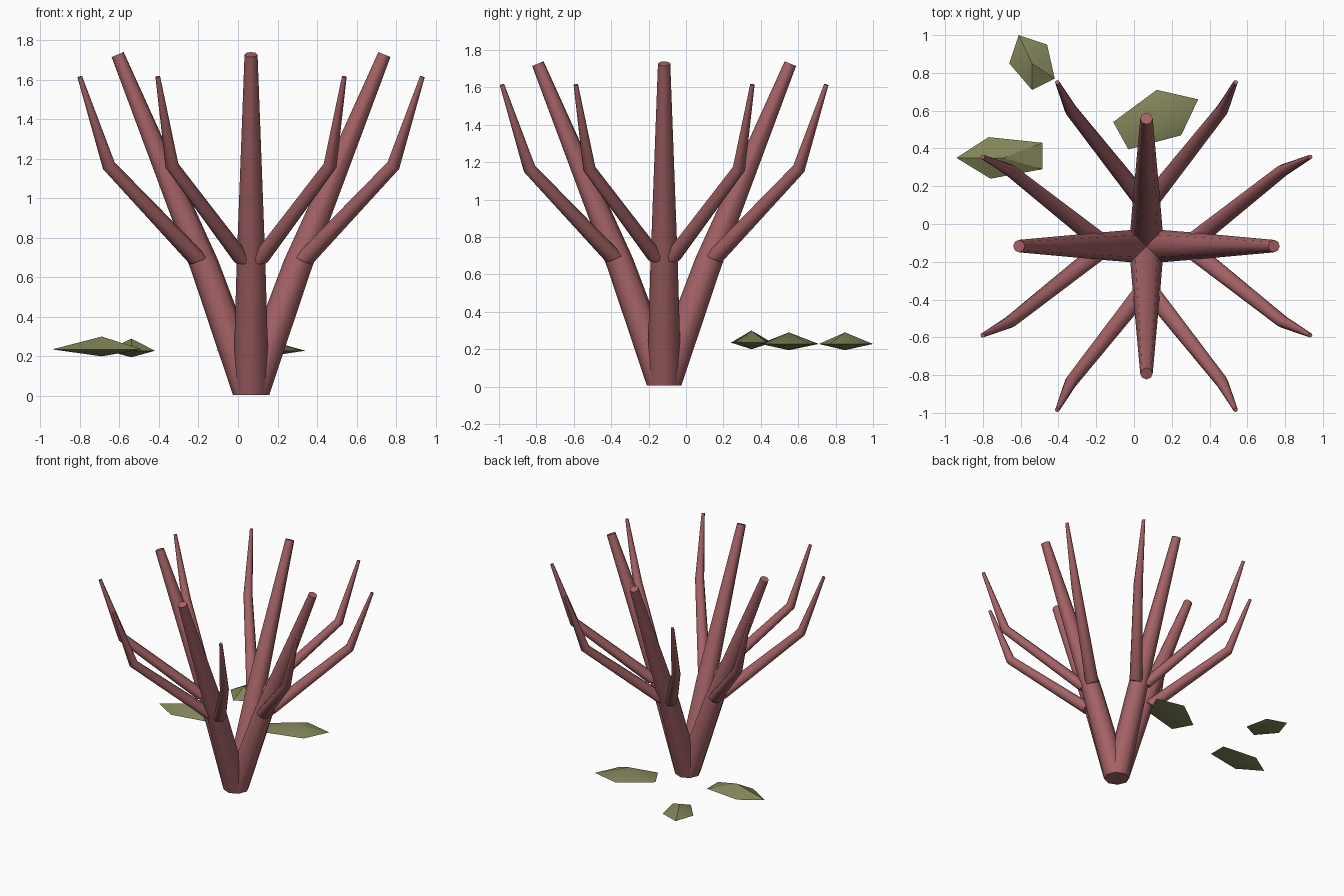
import bpy, bmesh
from math import cos, sin, pi, radians
from mathutils import Vector, Matrix

CENTRE = Matrix.Translation((0.066, -0.117, 0))
SIDES = 8

cube = bpy.data.objects.get("Cube")
if cube:
    bpy.data.objects.remove(cube, do_unlink=True)


def material(name, rgb):
    mat = bpy.data.materials.new(name)
    mat.use_nodes = True
    mat.diffuse_color = (*rgb, 1)
    mat.node_tree.nodes["Principled BSDF"].inputs["Base Color"].default_value = (*rgb, 1)
    return mat


bark = material("red bark", (0.38, 0.125, 0.135))
green = material("olive leaf", (0.22, 0.23, 0.10))


def finish(bm, name, mat, angle):
    bmesh.ops.recalc_face_normals(bm, faces=bm.faces)
    mesh = bpy.data.meshes.new(name)
    bm.to_mesh(mesh)
    bm.free()
    mesh.materials.append(mat)
    ob = bpy.data.objects.new(name, mesh)
    bpy.context.collection.objects.link(ob)
    bpy.ops.object.select_all(action='DESELECT')
    ob.select_set(True)
    bpy.context.view_layer.objects.active = ob
    bpy.ops.object.shade_smooth_by_angle(angle=radians(angle))
    return ob


def tube(name, path, radii, first_normal, turn):
    """Tapered tube through the path, with closed ends."""
    pts = [Vector(p) for p in path]
    steps = [(b - a).normalized() for a, b in zip(pts, pts[1:])]
    normals = [Vector(first_normal).normalized()]
    normals += [(a + b).normalized() for a, b in zip(steps, steps[1:])] + [steps[-1]]
    place = CENTRE @ Matrix.Rotation(turn, 4, 'Z')
    bm = bmesh.new()
    rings = []
    for p, n, r in zip(pts, normals, radii):
        u = Vector((0, 1, 0))
        u = (u - n * u.dot(n)).normalized()
        v = n.cross(u)
        rings.append([bm.verts.new(place @ (p + r * (u * cos(a) + v * sin(a))))
                      for a in (2 * pi * i / SIDES for i in range(SIDES))])
    for low, high in zip(rings, rings[1:]):
        for i in range(SIDES):
            j = (i + 1) % SIDES
            bm.faces.new((low[i], low[j], high[j], high[i]))
    bm.faces.new(rings[0])
    bm.faces.new(rings[-1])
    return finish(bm, name, bark, 50)


# Four main branches, each with a mirrored pair of bent side branches
for side, turn in (("left", 0), ("back", pi / 2), ("right", pi), ("front", 1.5 * pi)):
    tube(side + "_main_branch", [(0, 0, 0.005), (0.235, 0, 0.66), (0.675, 0, 1.727)],
         (0.092, 0.073, 0.033), (0, 0, 1), turn)
    for label, s in (("a", 1), ("b", -1)):
        tube(f"{side}_side_branch_{label}",
             [(0.265, 0.04 * s, 0.685), (0.72, 0.40 * s, 1.165), (0.867, 0.472 * s, 1.615)],
             (0.048, 0.034, 0.012), (0.4, 0.1 * s, 0.9), turn)


# Floating leaves: flat five-sided outlines with a raised and a lowered centre
def leaf(name, outline, peak, rim_z, top_z, low_z):
    bm = bmesh.new()
    rim = [bm.verts.new((x, y, rim_z)) for x, y in outline]
    for z in (top_z, low_z):
        tip = bm.verts.new((*peak, z))
        for a, b in zip(rim, rim[1:] + rim[:1]):
            bm.faces.new((a, b, tip))
    finish(bm, name, green, 35)


leaf("right_leaf", [(-0.94, 0.35), (-0.77, 0.46), (-0.485, 0.43), (-0.485, 0.29), (-0.76, 0.24)],
     (-0.69, 0.35), 0.235, 0.30, 0.20)
leaf("far_leaf", [(-0.61, 1.0), (-0.46, 0.95), (-0.42, 0.77), (-0.54, 0.71), (-0.66, 0.85)],
     (-0.54, 0.85), 0.228, 0.29, 0.195)
leaf("back_leaf", [(0.12, 0.71), (0.34, 0.66), (0.25, 0.47), (-0.03, 0.395), (-0.11, 0.54)],
     (0.12, 0.55), 0.228, 0.29, 0.195)
